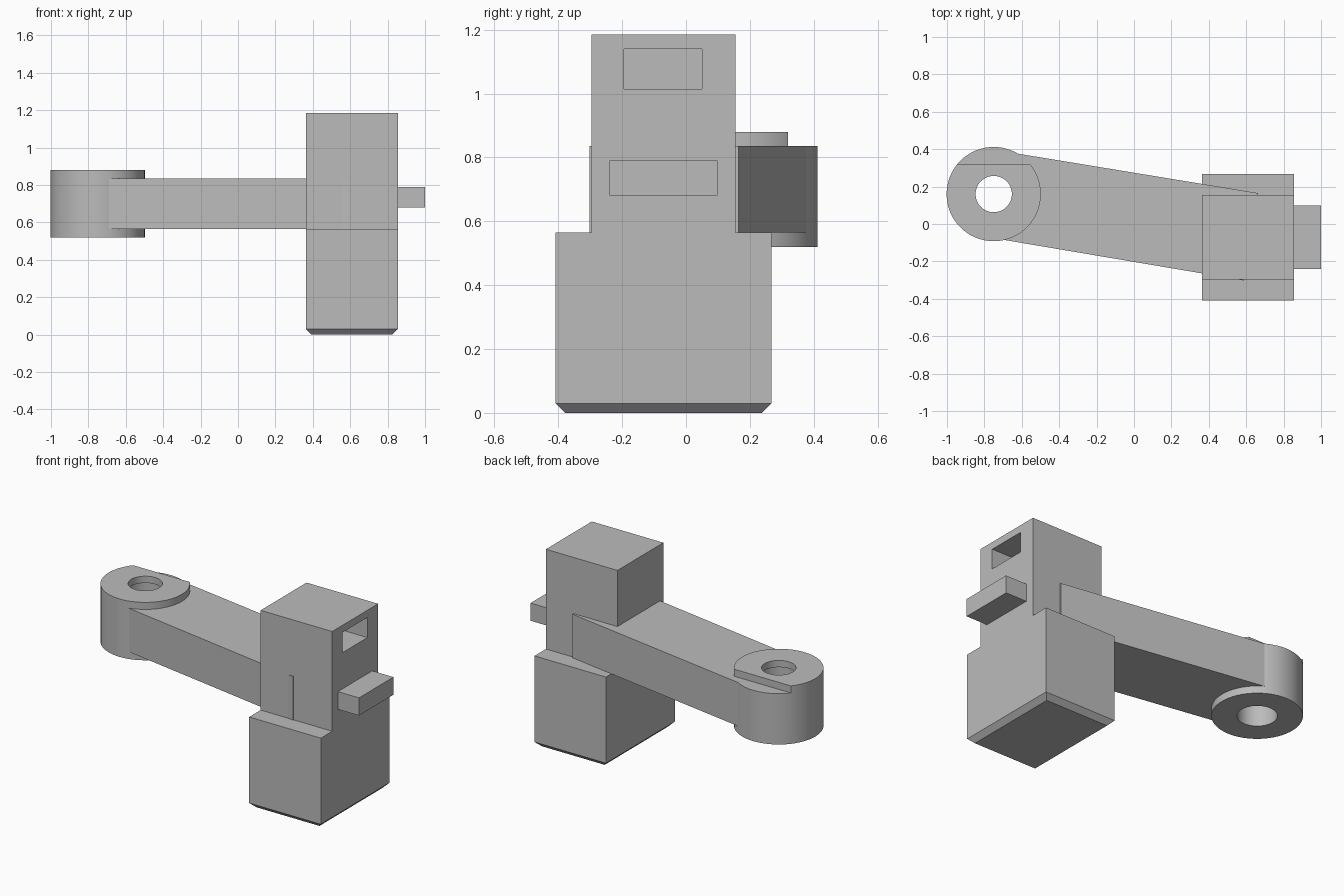
import bpy, bmesh, math
from mathutils import Vector

if "Cube" in bpy.data.objects:
    bpy.data.objects.remove(bpy.data.objects["Cube"])

grey = bpy.data.materials.new("plain_grey")
grey.diffuse_color = (0.5, 0.5, 0.5, 1)
grey.use_nodes = True
grey.node_tree.nodes["Principled BSDF"].inputs["Base Color"].default_value = grey.diffuse_color


def make(name, bm):
    bmesh.ops.recalc_face_normals(bm, faces=bm.faces)
    me = bpy.data.meshes.new(name)
    bm.to_mesh(me)
    bm.free()
    me.materials.append(grey)
    ob = bpy.data.objects.new(name, me)
    bpy.context.collection.objects.link(ob)
    return ob


def prism(name, points, move, bevel_bottom=0):
    """Extrude a closed outline along a vector."""
    bm = bmesh.new()
    face = bm.faces.new([bm.verts.new(p) for p in points])
    ext = bmesh.ops.extrude_face_region(bm, geom=[face], use_keep_orig=True)
    bmesh.ops.translate(bm, vec=Vector(move),
                        verts=[g for g in ext["geom"] if isinstance(g, bmesh.types.BMVert)])
    bmesh.ops.recalc_face_normals(bm, faces=bm.faces)
    if bevel_bottom:
        edges = [e for e in bm.edges if all(v.co.z < 0.001 for v in e.verts)]
        bmesh.ops.bevel(bm, geom=edges, offset=bevel_bottom, segments=1, affect='EDGES')
    return make(name, bm)


def box(name, x0, x1, y0, y1, z0, z1):
    pts = [(x0, y0, z0), (x1, y0, z0), (x1, y1, z0), (x0, y1, z0)]
    return prism(name, pts, (0, 0, z1 - z0))


def cylinder(name, r, z0, z1, n=64):
    pts = [(HUB[0] + r * math.cos(2 * math.pi * i / n),
            HUB[1] + r * math.sin(2 * math.pi * i / n), z0) for i in range(n)]
    return prism(name, pts, (0, 0, z1 - z0))


def boolean(ob, other, operation='DIFFERENCE'):
    mod = ob.modifiers.new("cut", 'BOOLEAN')
    mod.operation = operation
    mod.solver = 'EXACT'
    mod.object = other
    bpy.context.view_layer.objects.active = ob
    bpy.ops.object.modifier_apply(modifier=mod.name)
    bpy.data.objects.remove(other)


HUB = (-0.75, 0.16)
ARM_Z0, ARM_Z1 = 0.565, 0.836

# Pivot hub with a flat ledge cut on its back edge
hub = cylinder("hub_arm", 0.252, 0.52, 0.88)
boolean(hub, box("ledge_cutter", -1.1, -0.4, 0.32, 0.5, ARM_Z1, 1.0))

# Slanted arm joined to the hub
outline = [(-0.69, -0.086), (0.588, -0.302), (0.664, 0.165), (-0.62, 0.376)]
arm = prism("arm_blank", [(x, y, ARM_Z0) for x, y in outline], (0, 0, ARM_Z1 - ARM_Z0))
boolean(hub, arm, 'UNION')

# Bore with a narrow lip at the top
boolean(hub, cylinder("bore_cutter", 0.111, 0.4, 0.838))
boolean(hub, cylinder("lip_cutter", 0.097, 0.8, 1.0))

# Stepped block: wide base and narrower tower, chamfered underneath
profile = [(-0.408, 0), (0.267, 0), (0.267, 0.565), (0.155, 0.565),
           (0.155, 1.185), (-0.296, 1.185), (-0.296, 0.565), (-0.408, 0.565)]
block = prism("stepped_block", [(0.363, y, z) for y, z in profile], (0.492, 0, 0),
              bevel_bottom=0.03)
# Blind socket high on the right side
boolean(block, box("socket_cutter", 0.655, 0.95, -0.194, 0.05, 1.015, 1.14))

# Tab sticking out of the right side
box("side_tab", 0.8, 1.0, -0.24, 0.098, 0.68, 0.79)

# Smooth the round walls, keep edges sharp
bpy.ops.object.select_all(action='DESELECT')
hub.select_set(True)
bpy.context.view_layer.objects.active = hub
bpy.ops.object.shade_smooth_by_angle(angle=math.radians(30))
